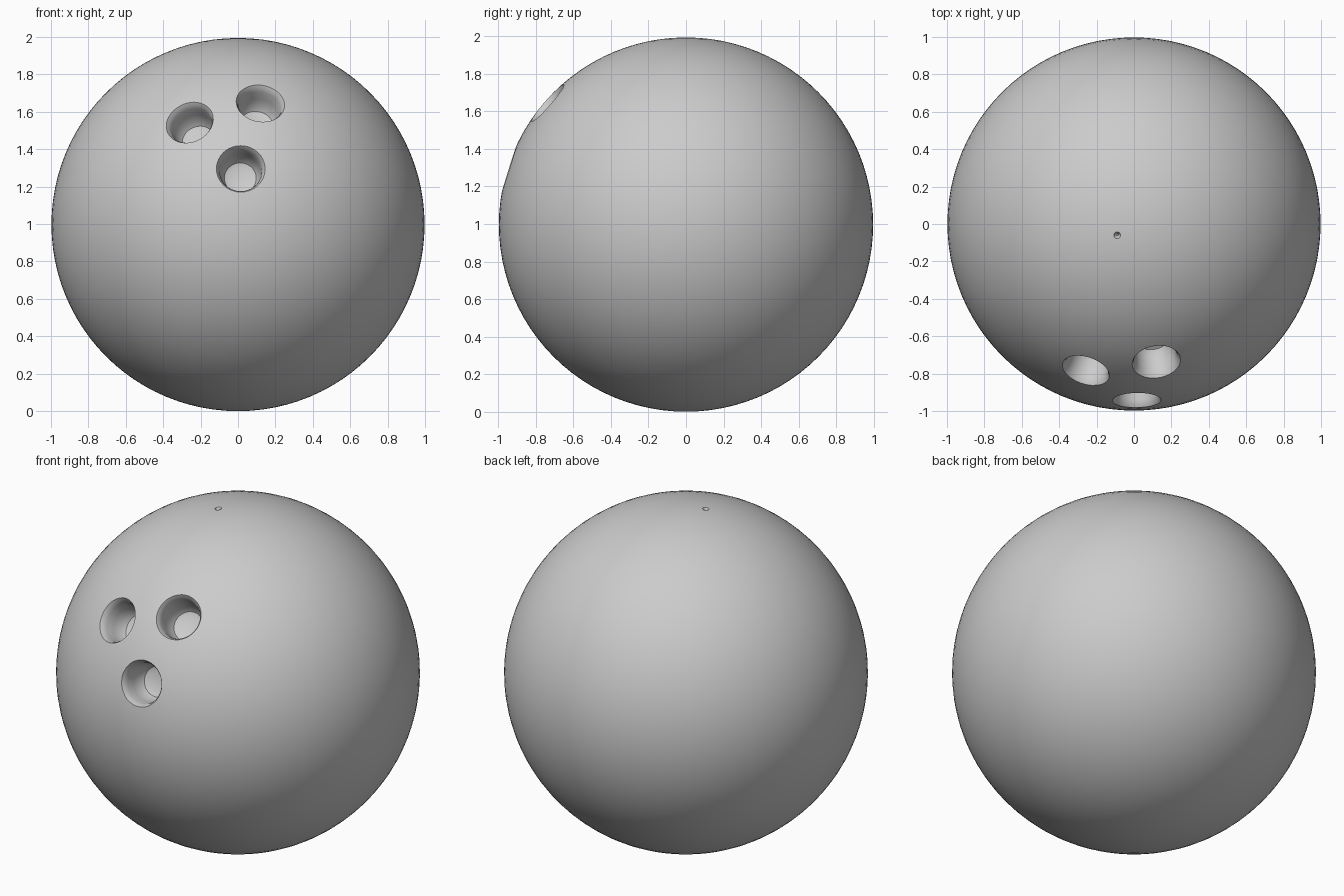
import bpy
import bmesh
import math
from mathutils import Vector

cube = bpy.data.objects.get("Cube")
if cube:
    bpy.data.objects.remove(cube, do_unlink=True)

CENTRE = Vector((0, 0, 0.997))

grey = bpy.data.materials.new("plain grey")
grey.use_nodes = True
colour = (0.6, 0.6, 0.6, 1)
grey.diffuse_color = colour
grey.node_tree.nodes["Principled BSDF"].inputs["Base Color"].default_value = colour


def lathe_cutter(name, direction, profile, steps=40):
    """Closed solid of revolution along a radial direction of the ball."""
    bm = bmesh.new()
    rings = []
    for radius, height in profile:
        rings.append([bm.verts.new((radius * math.cos(a), radius * math.sin(a), height))
                      for a in (2 * math.pi * i / steps for i in range(steps))])
    for low, high in zip(rings, rings[1:]):
        for i in range(steps):
            j = (i + 1) % steps
            bm.faces.new((low[i], low[j], high[j], high[i]))
    bm.faces.new(rings[0][::-1])
    bm.faces.new(rings[-1])
    mesh = bpy.data.meshes.new(name)
    bm.to_mesh(mesh)
    bm.free()
    mesh.materials.append(grey)
    cutter = bpy.data.objects.new(name, mesh)
    bpy.context.collection.objects.link(cutter)
    cutter.rotation_euler = Vector(direction).to_track_quat("Z", "Y").to_euler()
    cutter.location = CENTRE
    cutter.hide_render = True
    return cutter


# Ball
bpy.ops.mesh.primitive_uv_sphere_add(segments=96, ring_count=48, radius=0.997, location=CENTRE)
ball = bpy.context.object
ball.name = "ball"
ball.data.materials.append(grey)

# Finger holes with a rounded floor and a softened rim, plus a tiny pit on top
hole = [(0.06, 0.815), (0.085, 0.825), (0.1, 0.85), (0.108, 0.9),
        (0.113, 0.95), (0.12, 0.973), (0.135, 0.995), (0.15, 1.05)]
pit = [(0.004, 0.97), (0.02, 1.0), (0.03, 1.03)]
cutters = [
    lathe_cutter("left_finger_hole", (0.12, -0.74, 0.65), hole),
    lathe_cutter("right_finger_hole", (-0.26, -0.79, 0.55), hole),
    lathe_cutter("thumb_hole", (0.015, -0.95, 0.3), hole),
    lathe_cutter("top_pit", (-0.09, -0.06, 0.99), pit),
]
bpy.context.view_layer.objects.active = ball
for cutter in cutters:
    cut = ball.modifiers.new(cutter.name, "BOOLEAN")
    cut.operation = "DIFFERENCE"
    cut.solver = "EXACT"
    cut.object = cutter
    bpy.ops.object.modifier_apply(modifier=cut.name)
    bpy.data.objects.remove(cutter, do_unlink=True)

bpy.ops.object.select_all(action="DESELECT")
ball.select_set(True)
bpy.ops.object.shade_smooth_by_angle(angle=math.radians(35))
